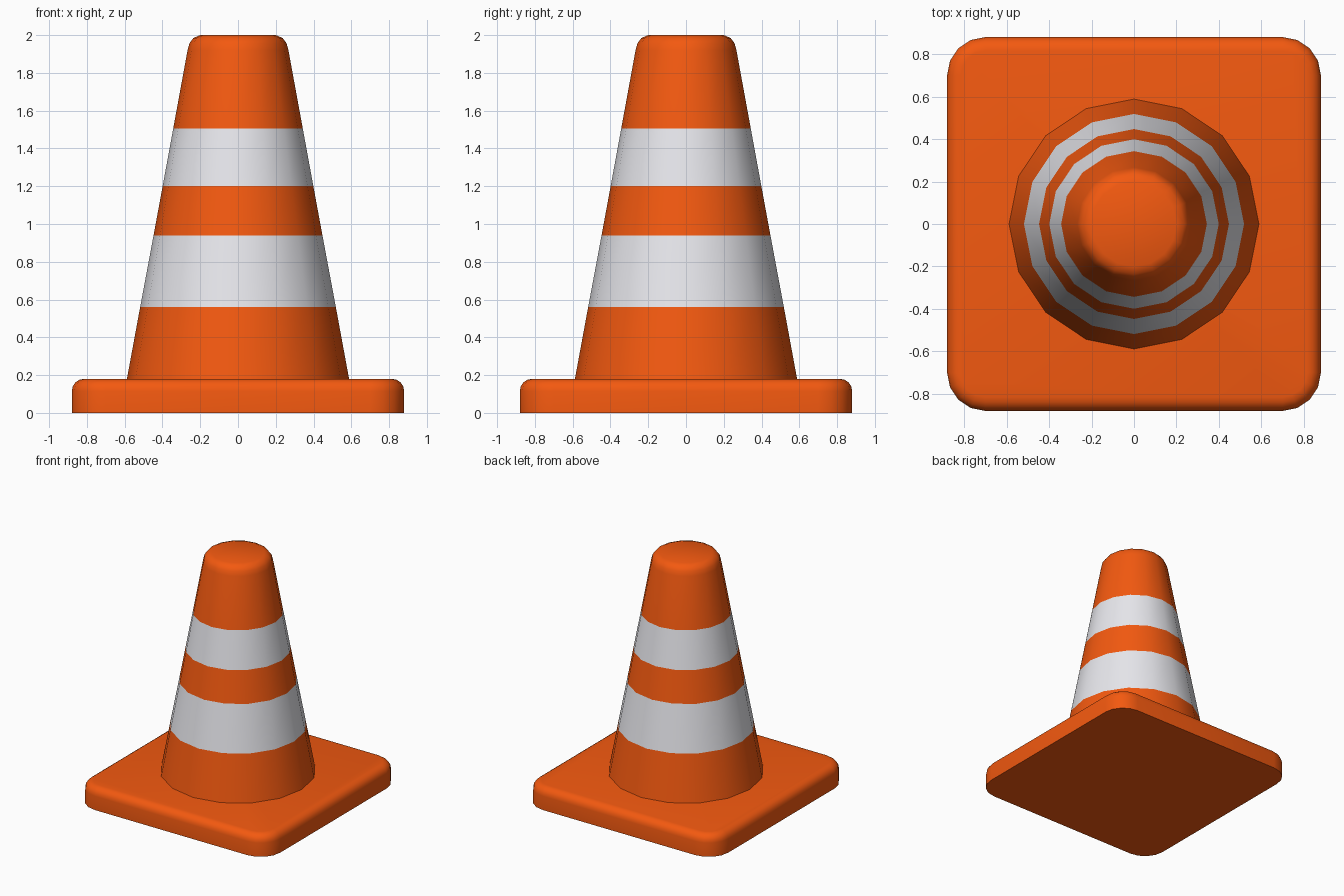
import bpy, bmesh, math

if "Cube" in bpy.data.objects:
    bpy.data.objects.remove(bpy.data.objects["Cube"])


def material(name, color):
    m = bpy.data.materials.new(name)
    m.diffuse_color = (*color, 1)
    m.use_nodes = True
    m.node_tree.nodes["Principled BSDF"].inputs["Base Color"].default_value = m.diffuse_color
    return m


orange = material("orange", (0.9, 0.1, 0.005))
white = material("white", (0.8, 0.8, 0.84))


def loft(name, rings, bands, cap_bottom):
    """Skin a stack of equal-length rings; bands gives a material index per strip."""
    bm = bmesh.new()
    loops = [[bm.verts.new(p) for p in ring] for ring in rings]
    n = len(loops[0])
    for low, high, band in zip(loops, loops[1:], bands):
        for i in range(n):
            j = (i + 1) % n
            bm.faces.new((low[i], low[j], high[j], high[i])).material_index = band
    bm.faces.new(loops[-1])
    if cap_bottom:
        bm.faces.new(loops[0][::-1])
    mesh = bpy.data.meshes.new(name)
    bm.to_mesh(mesh)
    bm.free()
    mesh.materials.append(orange)
    mesh.materials.append(white)
    ob = bpy.data.objects.new(name, mesh)
    bpy.context.collection.objects.link(ob)
    bpy.ops.object.select_all(action='DESELECT')
    ob.select_set(True)
    bpy.context.view_layer.objects.active = ob
    bpy.ops.object.shade_smooth_by_angle(angle=math.radians(40))
    return ob


def circle(r, z, sides=16):
    return [(r * math.cos(2 * math.pi * i / sides),
             r * math.sin(2 * math.pi * i / sides), z) for i in range(sides)]


def rounded_square(inset, z, half=0.88, radius=0.18, steps=4):
    c, r = half - radius, radius - inset
    pts = []
    for k in range(4):
        sx, sy = ((1, 1), (-1, 1), (-1, -1), (1, -1))[k]
        for s in range(steps + 1):
            a = math.pi / 2 * (k + s / steps)
            pts.append((sx * c + r * math.cos(a), sy * c + r * math.sin(a), z))
    return pts


# square foot with a rounded upper edge
edge = 0.065
foot = [rounded_square(0, 0)]
for s in range(5):
    a = math.pi / 2 * s / 4
    foot.append(rounded_square(edge * (1 - math.cos(a)),
                               0.18 - edge + edge * math.sin(a)))
loft("base_plate", foot, [0] * 5, True)

# tapered sixteen-sided body with two white stripes and a rounded tip
profile = [(0.588, 0.18), (0.518, 0.56), (0.447, 0.94), (0.399, 1.2),
           (0.343, 1.505), (0.267, 1.92), (0.257, 1.957), (0.236, 1.985), (0.2, 2.0)]
loft("cone_body", [circle(r, z) for r, z in profile],
     [0, 1, 0, 1, 0, 0, 0, 0], False)
